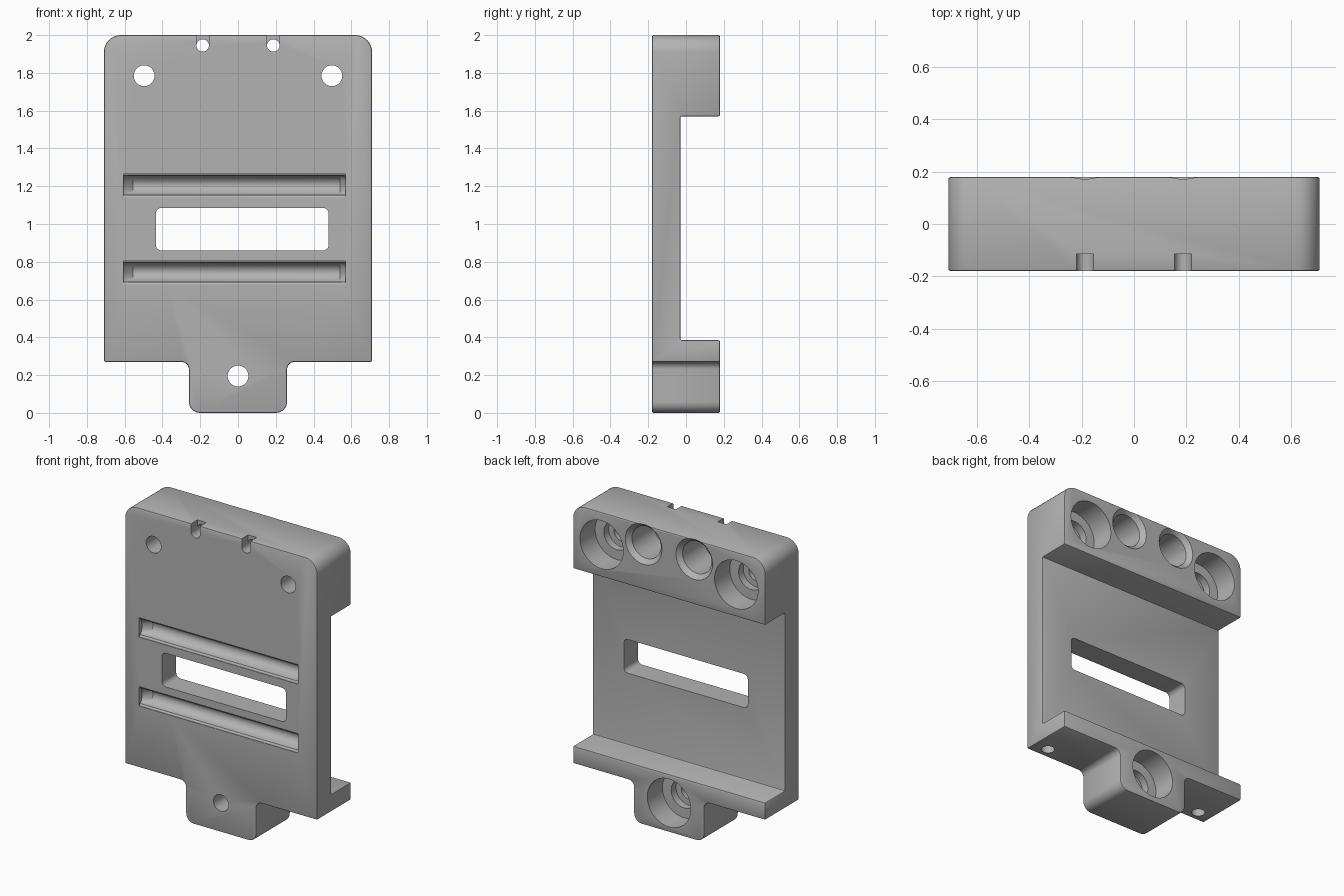
import bpy, bmesh, math
from mathutils import Matrix, Vector

old = bpy.data.objects.get("Cube")
if old:
    bpy.data.objects.remove(old, do_unlink=True)

FRONT, BACK = -0.18, 0.18

grey = bpy.data.materials.new("plain grey")
grey.use_nodes = True
colour = (0.45, 0.45, 0.45, 1)
grey.diffuse_color = colour
grey.node_tree.nodes["Principled BSDF"].inputs["Base Color"].default_value = colour


def to_object(name, bm):
    bmesh.ops.recalc_face_normals(bm, faces=bm.faces)
    mesh = bpy.data.meshes.new(name)
    bm.to_mesh(mesh)
    bm.free()
    obj = bpy.data.objects.new(name, mesh)
    bpy.context.collection.objects.link(obj)
    mesh.materials.append(grey)
    return obj


def rounded(corners, steps=8):
    """Outline from (x, z, radius) corners, each rounded with an arc."""
    out = []
    for i, (x, z, r) in enumerate(corners):
        p = Vector((x, z))
        if r == 0:
            out.append(p)
            continue
        a = (Vector(corners[i - 1][:2]) - p).normalized()
        b = (Vector(corners[(i + 1) % len(corners)][:2]) - p).normalized()
        centre = p + (a + b) * r
        for k in range(steps + 1):
            t = k / steps * math.pi / 2
            out.append(centre - b * r * math.cos(t) - a * r * math.sin(t))
    return out


def prism(name, outline, y0, y1):
    bm = bmesh.new()
    face = bm.faces.new([bm.verts.new((x, y0, z)) for x, z in outline])
    new = bmesh.ops.extrude_face_region(bm, geom=[face])["geom"]
    verts = [v for v in new if isinstance(v, bmesh.types.BMVert)]
    bmesh.ops.translate(bm, verts=verts, vec=(0, y1 - y0, 0))
    return to_object(name, bm)


def block(name, x0, x1, z0, z1, y0, y1, r=0):
    return prism(name, rounded([(x0, z0, r), (x1, z0, r), (x1, z1, r), (x0, z1, r)]), y0, y1)


def drill(name, x, z, y0, y1, r0, r1=None):
    bm = bmesh.new()
    place = Matrix.Translation((x, (y0 + y1) / 2, z)) @ Matrix.Rotation(-math.pi / 2, 4, "X")
    bmesh.ops.create_cone(bm, cap_ends=True, segments=48, radius1=r0,
                          radius2=r0 if r1 is None else r1, depth=y1 - y0, matrix=place)
    return to_object(name, bm)


def upright_drill(name, x, y, z0, z1, r):
    bm = bmesh.new()
    bmesh.ops.create_cone(bm, cap_ends=True, segments=32, radius1=r, radius2=r, depth=z1 - z0,
                          matrix=Matrix.Translation((x, y, (z0 + z1) / 2)))
    return to_object(name, bm)


def groove(name, z):
    """Round-bottomed trough along x with sloping ends."""
    bm = bmesh.new()
    rings = []
    for x, scale in ((-0.605, 0.3), (-0.555, 1), (0.54, 1), (0.57, 0.3)):
        section = [(-0.065, -0.02), (-0.065, 0.004)]
        for k in range(13):
            t = math.pi * k / 12
            section.append((-0.052 * math.cos(t), 0.012 + 0.065 * math.sin(t) * scale))
        section += [(0.065, 0.004), (0.065, -0.02)]
        rings.append([bm.verts.new((x, FRONT + d, z + h)) for h, d in section])
    n = len(rings[0])
    for a, b in zip(rings, rings[1:]):
        for i in range(n):
            j = (i + 1) % n
            bm.faces.new((a[i], a[j], b[j], b[i]))
    bm.faces.new(rings[0])
    bm.faces.new(rings[-1])
    return to_object(name, bm)


def apply(obj, mod):
    bpy.context.view_layer.objects.active = obj
    bpy.ops.object.modifier_apply(modifier=mod.name)


def cut(obj, cutter):
    mod = obj.modifiers.new("cut", "BOOLEAN")
    mod.operation = "DIFFERENCE"
    mod.solver = "EXACT"
    mod.object = cutter
    apply(obj, mod)
    bpy.data.objects.remove(cutter, do_unlink=True)


# Plate with rounded top and a lower mounting tab
half = [(0.26, 0, 0.06), (0.26, 0.27, 0.04), (0.71, 0.27, 0), (0.71, 2, 0.09)]
outline = half + [(-x, z, r) for x, z, r in reversed(half)]
body = prism("mounting_plate", rounded(outline), FRONT, BACK)

# Wide channel across the back, then softened edges
cut(body, block("back_channel", -1, 1, 0.385, 1.57, -0.03, 0.3))
bevel = body.modifiers.new("soft edges", "BEVEL")
bevel.width = 0.008
bevel.segments = 2
bevel.limit_method = "ANGLE"
bevel.angle_limit = math.radians(40)
bevel.use_clamp_overlap = False
apply(body, bevel)

# Window and the two front grooves
cut(body, block("window", -0.435, 0.48, 0.86, 1.085, -0.3, 0.1, 0.03))
for z in (1.205, 0.745):
    cut(body, groove("front_groove", z))

# Stepped screw holes
for x, z in ((-0.497, 1.785), (0.497, 1.785), (0, 0.195)):
    cut(body, drill("screw_head_bore", x, z, 0.02, 0.3, 0.16))
    cut(body, drill("screw_step", x, z, -0.03, 0.1, 0.095))
    cut(body, drill("screw_hole", x, z, -0.3, 0.1, 0.055))

for x in (-0.187, 0.187):
    # Chamfered sockets in the back of the top block
    cut(body, drill("socket", x, 1.872, -0.08, 0.16, 0.107))
    cut(body, drill("socket_chamfer", x, 1.872, 0.15, 0.2, 0.107, 0.154))
    # Small front holes opening upward through a notch
    cut(body, drill("wire_hole", x, 1.945, -0.3, 0.0, 0.033))
    cut(body, block("wire_notch", x - 0.0325, x + 0.0325, 1.945, 2.1, -0.3, -0.115))

# Holes in the underside of the shoulders
for x in (-0.605, 0.605):
    cut(body, upright_drill("shoulder_hole", x, -0.105, 0.2, 0.55, 0.042))

bpy.ops.object.select_all(action="DESELECT")
body.select_set(True)
bpy.context.view_layer.objects.active = body
bpy.ops.object.shade_smooth_by_angle(angle=math.radians(30))
